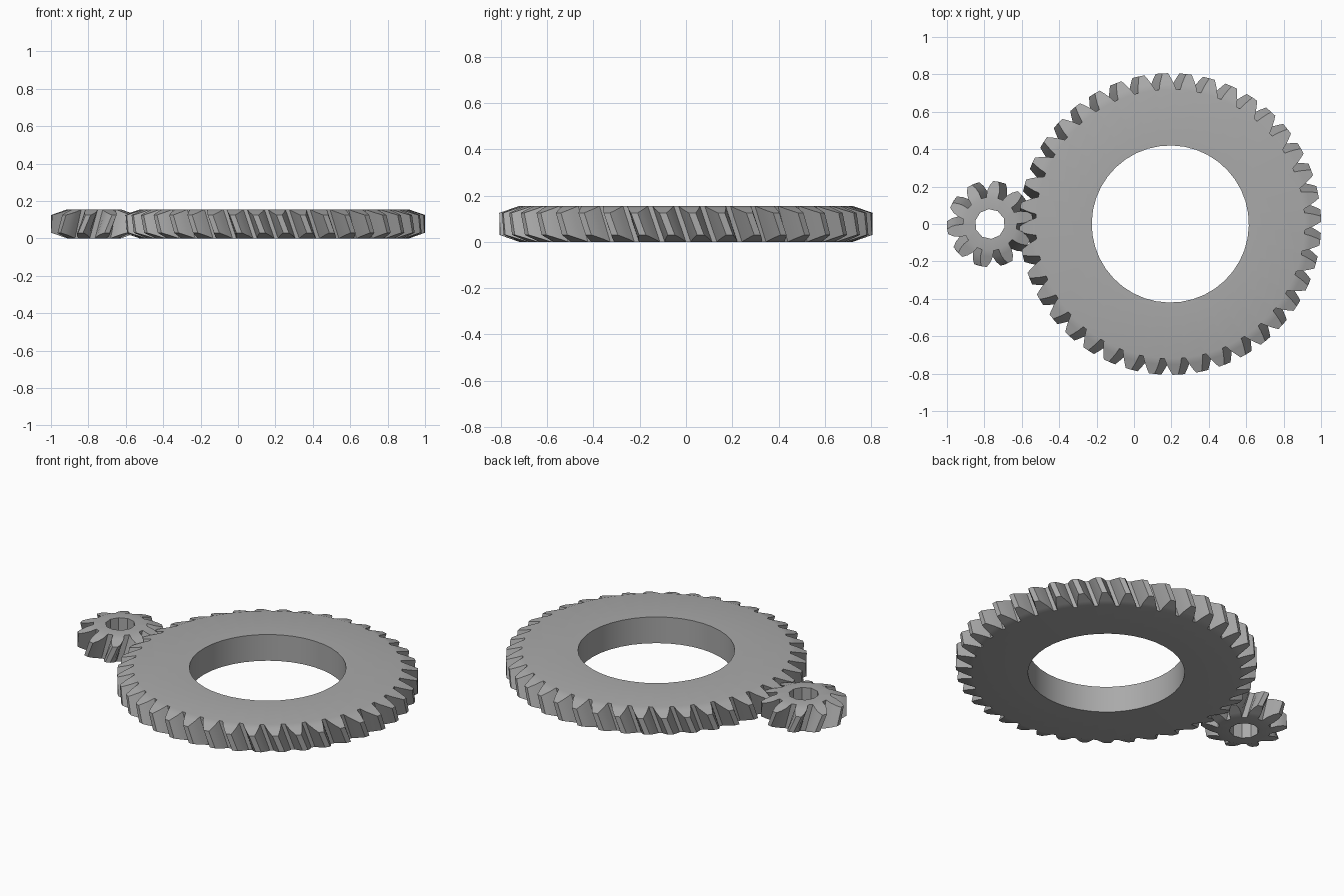
import bpy, bmesh
from math import sin, cos, tan, pi, radians

cube = bpy.data.objects.get("Cube")
if cube:
    bpy.data.objects.remove(cube, do_unlink=True)

HEIGHT = 0.155
CHAMFER = 0.03
MODULE = 0.0384
HELIX = radians(20)

steel = bpy.data.materials.new("grey steel")
steel.use_nodes = True
steel.diffuse_color = (0.4, 0.4, 0.4, 1)
steel.node_tree.nodes["Principled BSDF"].inputs["Base Color"].default_value = (0.4, 0.4, 0.4, 1)


def helical_gear(name, teeth, bore, x, phase, hand, half_widths):
    """Ring gear with twisted teeth whose ends slope down from root to tip."""
    pitch = teeth * MODULE / 2
    root, tip = pitch - 1.25 * MODULE, pitch + MODULE
    radii = [root, pitch - 0.4 * MODULE, pitch + 0.35 * MODULE, tip]
    flank = [(r, -w / r) for r, w in zip(radii, half_widths)]
    profile = flank + [(r, -a) for r, a in reversed(flank)]
    count = len(profile)
    bm = bmesh.new()

    def vert(r, a, z):
        return bm.verts.new((r * cos(a), r * sin(a), z))

    outer, inner = [], []
    for side in (-1, 1):
        ring, hole = [], []
        for k in range(teeth):
            centre = phase + 2 * pi * k / teeth
            for r, a in profile:
                # tooth ends slope, and the twist follows the height
                h = side * (HEIGHT / 2 - CHAMFER * (r - root) / (tip - root))
                ring.append(vert(r, centre + a - hand * h * tan(HELIX) / pitch, HEIGHT / 2 + h))
            hole.append(vert(bore, centre - pi / teeth, HEIGHT / 2 * (1 + side)))
        outer.append(ring)
        inner.append(hole)

    # toothed wall
    total = teeth * count
    for i in range(total):
        j = (i + 1) % total
        bm.faces.new((outer[0][i], outer[0][j], outer[1][j], outer[1][i]))
    # tooth ends, flat rings and bore
    for k in range(teeth):
        n = (k + 1) % teeth
        for ring, hole in zip(outer, inner):
            tooth = ring[k * count:(k + 1) * count]
            for i in range(count // 2 - 1):
                bm.faces.new((tooth[i], tooth[i + 1], tooth[-2 - i], tooth[-1 - i]))
            bm.faces.new((hole[k], tooth[0], tooth[-1], hole[n]))
            bm.faces.new((hole[n], tooth[-1], ring[n * count]))
        bm.faces.new((inner[0][k], inner[0][n], inner[1][n], inner[1][k]))
    bmesh.ops.recalc_face_normals(bm, faces=bm.faces)

    mesh = bpy.data.meshes.new(name)
    bm.to_mesh(mesh)
    bm.free()
    mesh.materials.append(steel)
    gear = bpy.data.objects.new(name, mesh)
    gear.location.x = x
    bpy.context.collection.objects.link(gear)
    bpy.ops.object.select_all(action="DESELECT")
    gear.select_set(True)
    bpy.context.view_layer.objects.active = gear
    bpy.ops.object.shade_smooth_by_angle(angle=radians(20))


helical_gear("large_gear", 40, 0.42, 0.194, radians(3.2), 1, (0.046, 0.037, 0.026, 0.015))
helical_gear("small_gear", 10, 0.08, -0.77, radians(5), -1, (0.031, 0.033, 0.027, 0.014))
